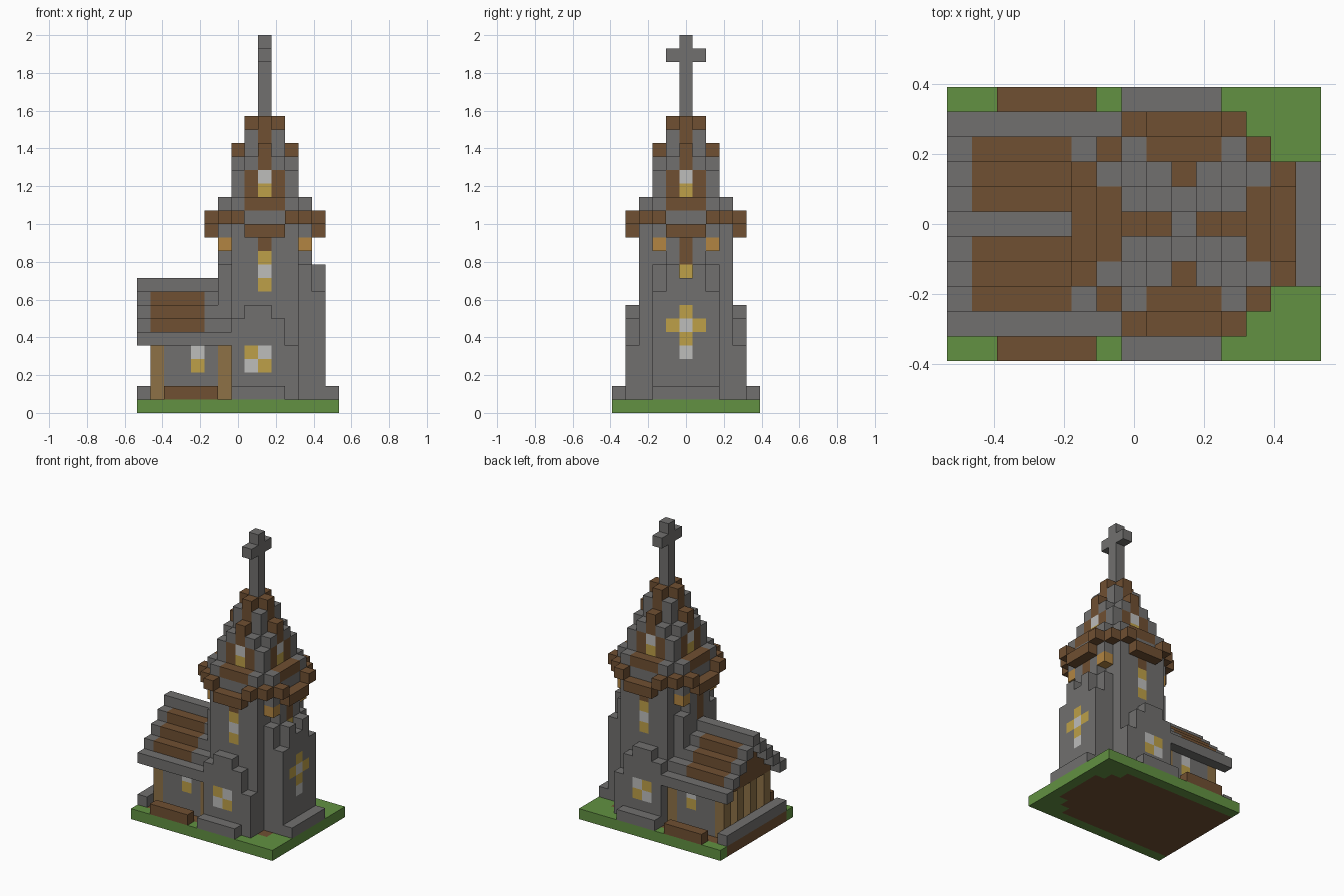
import bpy
import bmesh
from mathutils import Vector

if "Cube" in bpy.data.objects:
    bpy.data.objects.remove(bpy.data.objects["Cube"])

S = 2 / 28                       # block size
COLOURS = {
    "stone": (0.165, 0.162, 0.158),
    "grass": (0.122, 0.285, 0.054),
    "dark_wood": (0.162, 0.080, 0.032),
    "light_wood": (0.270, 0.165, 0.062),
    "yellow_glass": (0.510, 0.350, 0.065),
    "white_glass": (0.510, 0.510, 0.500),
    "lamp_glow": (0.445, 0.235, 0.054),
}
MATS = {}
for label, rgb in COLOURS.items():
    m = bpy.data.materials.new(label)
    m.use_nodes = True
    m.diffuse_color = (*rgb, 1)
    bsdf = m.node_tree.nodes["Principled BSDF"]
    bsdf.inputs["Base Color"].default_value = (*rgb, 1)
    bsdf.inputs["Roughness"].default_value = 0.9
    MATS[label] = m

cells = {}                       # block (u, v, k) -> (part, colour); tower axis is u = v = 0


def block(part, colour, us, vs, ks, keep=lambda u, v, k: True):
    """Fill inclusive ranges, optionally trimmed by a rule."""
    span = lambda r: range(r[0], r[1] + 1) if isinstance(r, tuple) else (r,)
    for u in span(us):
        for v in span(vs):
            for k in span(ks):
                if keep(u, v, k):
                    cells[u, v, k] = (part, colour)


def both(part, colour, us, vs, ks):
    """Same block on the front and the back."""
    block(part, colour, us, vs, ks)
    lo, hi = vs if isinstance(vs, tuple) else (vs, vs)
    block(part, colour, us, (-hi, -lo), ks)


def octagon(part, colour, r, lim, ks):
    block(part, colour, (-r, r), (-r, r), ks, lambda u, v, k: abs(u) + abs(v) <= lim)


# Ground with an earth core reaching the doorstep
block("ground", "grass", (-9, 5), (-5, 5), 0)
block("earth", "dark_wood", (-9, 4), (-4, 4), 0,
      lambda u, v, k: u + abs(v) <= 6)

# Nave body, posts, door and planters
block("nave_wall", "stone", (-7, -3), (-3, 3), (1, 4))
block("nave_door", "dark_wood", -7, 0, (1, 3))
for v in (1, 3):
    both("nave_post", "light_wood", -8, v, (1, 4))
both("nave_post", "light_wood", -3, 3, (1, 4))
both("nave_window", "yellow_glass", -5, 3, 3)
both("nave_window", "white_glass", -5, 3, 4)
block("door_step", "stone", -9, (-4, 4), 1)
both("planter", "dark_wood", (-7, -4), 5, 1)

# Stepped nave roof with stone edges and ridge
for step in range(5):
    k, v = 5 + step, 4 - step
    if v:
        block("nave_gable", "dark_wood", (-8, -3), (1 - v, v - 1), k)
    both("nave_roof", "stone", (-9, -3), v, k)
    if 0 < v < 4:
        both("nave_roof", "dark_wood", (-8, -5), v, k)

# Tower shaft
octagon("tower_shaft", "stone", 3, 5, (1, 10))
block("tower_shaft", "stone", (-3, 3), (-3, 3), (11, 12),
      lambda u, v, k: abs(u) < 3 and abs(u) + abs(v) <= 5 or abs(v) <= 1)

# Transept fronts with stepped gables
both("transept", "stone", (-2, 1), 4, (1, 6))
both("transept", "stone", (-1, 0), 4, 7)
both("transept_buttress", "stone", 2, 4, (1, 4))
both("transept_foot", "stone", (-2, 1), 5, 1)
for u in (-1, 0):
    for k in (3, 4):
        glass = "white_glass" if (u + k) % 2 == 0 else "yellow_glass"
        both("transept_window", glass, u, 4, k)

# East wall with its cross window
for v, top in enumerate((9, 10, 8)):
    both("east_wall", "stone", 4, v, (1, top))
block("east_foot", "stone", 5, (-2, 2), 1)
block("east_window", "yellow_glass", 4, 0, (5, 7))
block("east_window", "yellow_glass", 4, (-1, 1), 6)
block("east_window", "white_glass", 4, 0, 6)
block("east_window", "white_glass", 4, 0, 4)

# Tower windows
both("tower_window", "yellow_glass", 0, 3, (9, 11))
both("tower_window", "white_glass", 0, 3, 10)
both("tower_lintel", "dark_wood", 0, 3, 12)
block("tower_lintel", "dark_wood", 3, 0, (11, 12))
block("tower_window", "yellow_glass", 3, 0, 10)
block("tower_lintel", "dark_wood", -3, 0, (10, 12))

# Balcony with raised corners, and hanging lamps
octagon("balcony_floor", "stone", 3, 5, (13, 14))
for s in (-1, 1):
    both("balcony_rail", "dark_wood", (-1, 1), 4, 13)
    block("balcony_rail", "dark_wood", 4 * s, (-1, 1), 13)
    for a, b in ((2, 4), (3, 3), (4, 2)):
        both("balcony_rail", "dark_wood", a * s, b, 14)
    both("lamp", "lamp_glow", 3 * s, 2, 12)

# Spire, from wide to narrow
octagon("spire", "stone", 3, 5, 15)
octagon("spire", "stone", 2, 4, (16, 17))
octagon("spire", "stone", 2, 3, 18)
octagon("spire", "stone", 1, 2, (19, 20))
for s in (-1, 1):
    for swap in (False, True):
        def rib(part, colour, across, out, ks):
            if swap:
                block(part, colour, out * s, across, ks)
            else:
                block(part, colour, across, out * s, ks)
        rib("spire_trim", "dark_wood", (-1, 1), 3, 15)
        rib("spire_trim", "dark_wood", (-1, 1), 2, (16, 17))
        rib("spire_window", "yellow_glass", 0, 2, 16)
        rib("spire_window", "white_glass", 0, 2, 17)
        rib("spire_trim", "dark_wood", 0, 2, (18, 19))
        rib("spire_trim", "dark_wood", 0, 1, (20, 21))

# Top cross
block("top_cross", "stone", 0, 0, (21, 27))
block("top_cross", "stone", 0, (-1, 1), 26)

# Turn each part's blocks into one mesh, keeping only the exposed faces
AXES = [Vector(a) for a in ((1, 0, 0), (0, 1, 0), (0, 0, 1))]
ORIGIN = Vector((2, 0, 0.5))
for part in sorted({p for p, c in cells.values()}):
    bm = bmesh.new()
    used = []
    for cell, (owner, colour) in cells.items():
        if owner != part:
            continue
        if colour not in used:
            used.append(colour)
        centre = Vector(cell) + ORIGIN
        for i, axis in enumerate(AXES):
            for s in (-1, 1):
                n = axis * s
                if tuple(int(c) for c in Vector(cell) + n) in cells:
                    continue
                p, q = AXES[(i + 1) % 3] * s, AXES[(i + 2) % 3]
                corners = (-p - q, p - q, p + q, q - p)
                f = bm.faces.new([bm.verts.new((centre + (n + c) / 2) * S) for c in corners])
                f.material_index = used.index(colour)
    if bm.faces:
        bmesh.ops.remove_doubles(bm, verts=bm.verts, dist=S / 100)
        mesh = bpy.data.meshes.new(part)
        bm.to_mesh(mesh)
        for colour in used:
            mesh.materials.append(MATS[colour])
        bpy.context.collection.objects.link(bpy.data.objects.new(part, mesh))
    bm.free()
